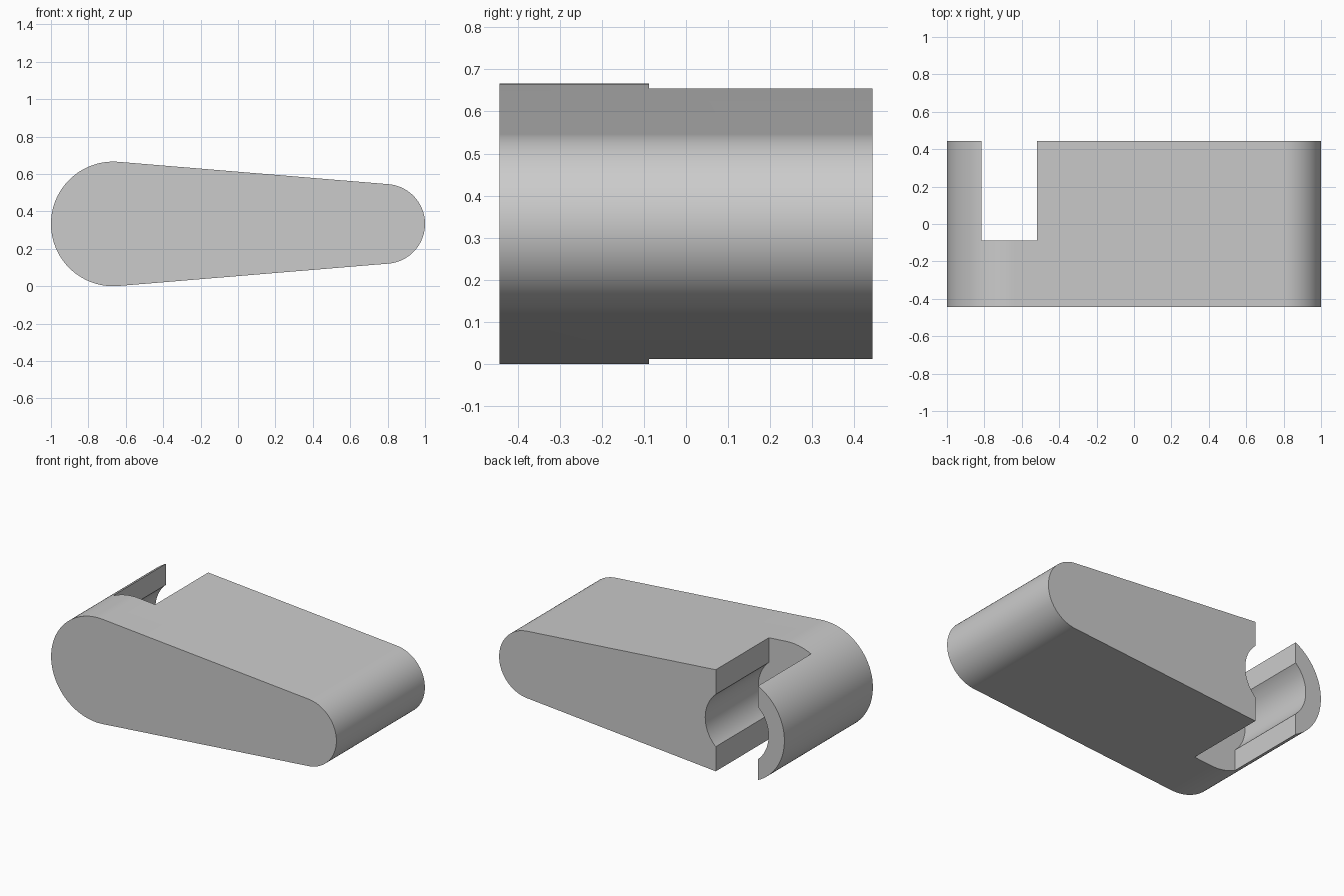
import bpy, bmesh, math

cube = bpy.data.objects.get("Cube")
if cube:
    bpy.data.objects.remove(cube, do_unlink=True)

# Main dimensions
HALF_DEPTH = 0.443
FLOOR_Y = -0.088
BIG_R, SMALL_R, BORE_R = 0.333, 0.213, 0.222
BIG_X, SMALL_X = -1 + BIG_R, 1 - SMALL_R
MID_Z = BIG_R
SLOT_HALF = 0.148

grey = bpy.data.materials.new("light grey")
grey.use_nodes = True
colour = (0.6, 0.6, 0.6, 1)
grey.diffuse_color = colour
grey.node_tree.nodes["Principled BSDF"].inputs["Base Color"].default_value = colour


def arc(cx, radius, start, end, steps):
    """Points in the XZ plane along an arc centred at mid height."""
    angles = [start + (end - start) * i / steps for i in range(steps + 1)]
    return [(cx + radius * math.cos(a), MID_Z + radius * math.sin(a)) for a in angles]


def extrude_profile(name, profile, y0, y1):
    """Solid prism made by sweeping an XZ profile along Y."""
    bm = bmesh.new()
    face = bm.faces.new([bm.verts.new((x, y0, z)) for x, z in profile])
    swept = bmesh.ops.extrude_face_region(bm, geom=[face])["geom"]
    verts = [g for g in swept if isinstance(g, bmesh.types.BMVert)]
    bmesh.ops.translate(bm, verts=verts, vec=(0, y1 - y0, 0))
    bmesh.ops.recalc_face_normals(bm, faces=bm.faces)
    mesh = bpy.data.meshes.new(name)
    bm.to_mesh(mesh)
    bm.free()
    mesh.materials.append(grey)
    obj = bpy.data.objects.new(name, mesh)
    bpy.context.collection.objects.link(obj)
    return obj


# Tapered arm: two rounded ends joined by tangent flats
tangent = math.acos((BIG_R - SMALL_R) / (SMALL_X - BIG_X))
outline = arc(SMALL_X, SMALL_R, -tangent, tangent, 48)
outline += arc(BIG_X, BIG_R, tangent, 2 * math.pi - tangent, 72)
arm = extrude_profile("tapered_arm", outline, -HALF_DEPTH, HALF_DEPTH)

# Cutter: vertical slot merged with a round bore, open at the back
open_angle = math.acos(SLOT_HALF / BORE_R)
left, right = BIG_X - SLOT_HALF, BIG_X + SLOT_HALF
keyhole = arc(BIG_X, BORE_R, -open_angle, open_angle, 28)
keyhole += [(right, 1), (left, 1)]
keyhole += arc(BIG_X, BORE_R, math.pi - open_angle, math.pi + open_angle, 28)
keyhole += [(left, -0.5), (right, -0.5)]
cutter = extrude_profile("slot_cutter", keyhole, FLOOR_Y, HALF_DEPTH + 0.2)
cutter.hide_render = True

cut = arm.modifiers.new("slot", "BOOLEAN")
cut.operation = "DIFFERENCE"
cut.solver = "EXACT"
cut.object = cutter
bpy.ops.object.select_all(action="DESELECT")
arm.select_set(True)
bpy.context.view_layer.objects.active = arm
bpy.ops.object.modifier_apply(modifier=cut.name)
bpy.data.objects.remove(cutter, do_unlink=True)

# Smooth rounds, sharp rims
bpy.ops.object.shade_smooth_by_angle(angle=math.radians(30))
